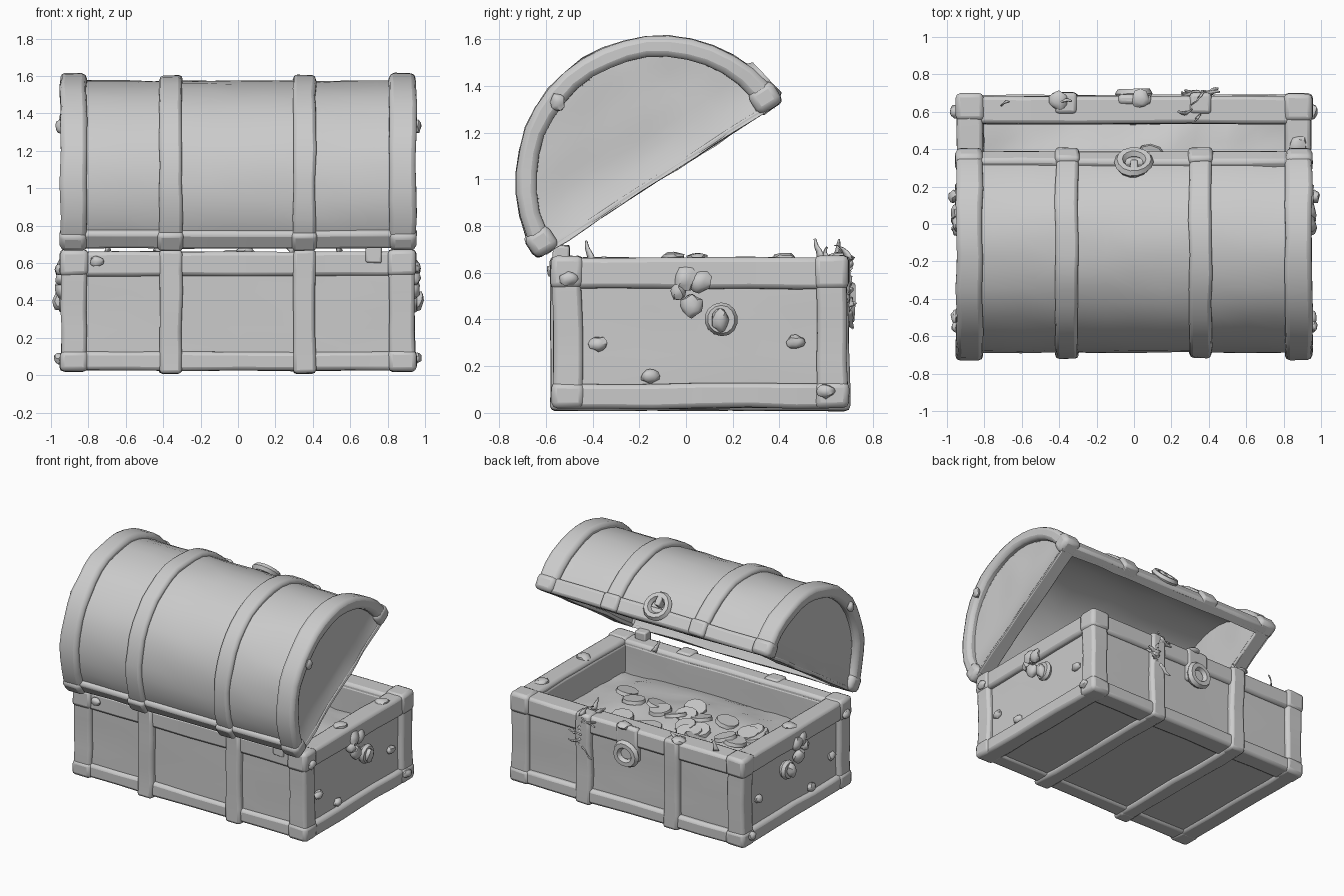
import bpy, bmesh, math, random
from mathutils import Matrix, Vector, noise

random.seed(7)
if "Cube" in bpy.data.objects:
    bpy.data.objects.remove(bpy.data.objects["Cube"])

grey = bpy.data.materials.new("plain grey")
grey.use_nodes = True
COL = (0.6, 0.6, 0.6, 1)
grey.diffuse_color = COL
grey.node_tree.nodes["Principled BSDF"].inputs["Base Color"].default_value = COL

LID = Matrix.Translation((0, -0.11, 0.995)) @ Matrix.Rotation(math.radians(32.7), 4, 'X')
Y0, Y1, TOP = -0.57, 0.69, 0.665
YC = (Y0 + Y1) / 2


def finish(name, bm, mat=Matrix(), wobble=0.009, bevel=0.0):
    """Place the mesh, give it a hand-worn wobble, soften edges and shade it."""
    bm.transform(mat)
    for v in bm.verts:
        v.co += noise.noise_vector(v.co * 5) * wobble
    bmesh.ops.recalc_face_normals(bm, faces=bm.faces)
    me = bpy.data.meshes.new(name)
    bm.to_mesh(me)
    bm.free()
    me.materials.append(grey)
    ob = bpy.data.objects.new(name, me)
    bpy.context.collection.objects.link(ob)
    if bevel:
        mod = ob.modifiers.new("soft edges", 'BEVEL')
        mod.width, mod.segments, mod.limit_method = bevel, 2, 'ANGLE'
        mod.angle_limit = math.radians(50)
    bpy.ops.object.select_all(action='DESELECT')
    ob.select_set(True)
    bpy.context.view_layer.objects.active = ob
    bpy.ops.object.shade_smooth_by_angle(angle=math.radians(40))
    return ob


def box(name, lo, hi, mat=Matrix(), bevel=0.02):
    lo, hi = Vector(lo), Vector(hi)
    bm = bmesh.new()
    bmesh.ops.create_cube(bm, size=1)
    bm.transform(Matrix.Translation((lo + hi) / 2) @ Matrix.Diagonal((*(hi - lo), 1)))
    long_edges = [e for e in bm.edges if e.calc_length() > 0.3]
    bmesh.ops.subdivide_edges(bm, edges=long_edges, cuts=5, use_grid_fill=True)
    return finish(name, bm, mat, bevel=bevel)


def arch(name, outer, inner, x0, x1, bevel=0.0, cuts=1, steps=20):
    """Half-round shell of the lid, from its cross-section swept round x."""
    bm = bmesh.new()
    rings = []
    for i in range(steps + 1):
        a = math.pi * i / steps
        ring = []
        for r, xs in ((outer, range(cuts + 1)), (inner, range(cuts, -1, -1))):
            for k in xs:
                x = x0 + (x1 - x0) * k / cuts
                ring.append(bm.verts.new((x, r * math.cos(a), r * math.sin(a))))
        rings.append(ring)
    n = len(rings[0])
    for a, b in zip(rings, rings[1:]):
        for k in range(n):
            bm.faces.new((a[k], a[(k + 1) % n], b[(k + 1) % n], b[k]))
    bm.faces.new(rings[0])
    bm.faces.new(rings[-1])
    return finish(name, bm, LID, 0.011, bevel)


def end_panel(name, r, x_in, x_out, rise):
    """Half-round lid end whose outer face curves out to meet the opening edge."""
    for part, x, lift in (("_inside", x_in, 0), ("_outside", x_out, rise)):
        bm = bmesh.new()
        bmesh.ops.create_grid(bm, x_segments=12, y_segments=12, size=1)
        for v in bm.verts:
            c, k = v.co.x, (v.co.y + 1) / 2 * 0.995
            v.co = (x + lift * max(0, 1 - 3 * k) ** 2, c * r * math.sqrt(1 - k * k), k * r)
        finish(name + part, bm, LID)


def blob(name, pos, size):
    """Lumpy shell or stud."""
    bm = bmesh.new()
    bmesh.ops.create_icosphere(bm, subdivisions=2, radius=1)
    for v in bm.verts:
        v.co *= random.uniform(0.85, 1.15)
    return finish(name, bm, Matrix.Translation(pos) @ Matrix.Diagonal((*size, 1)))


def ring(name, mat, major, minor):
    bm = bmesh.new()
    grid = [[bm.verts.new(((major + minor * math.cos(b)) * math.cos(a),
                           (major + minor * math.cos(b)) * math.sin(a), minor * math.sin(b)))
             for b in [math.tau * j / 6 for j in range(6)]]
            for a in [math.tau * i / 14 for i in range(14)]]
    for i in range(14):
        for j in range(6):
            n, m = (i + 1) % 14, (j + 1) % 6
            bm.faces.new((grid[i][j], grid[n][j], grid[n][m], grid[i][m]))
    return finish(name, bm, mat)


def frond(name, start, direction, length, width=0.025):
    """Curling strip of weed."""
    bm = bmesh.new()
    p, d = Vector(start), Vector(direction).normalized()
    side = d.orthogonal().normalized()
    prev = None
    for i in range(6):
        w = side * width * (1 - i / 6)
        pair = (bm.verts.new(p - w), bm.verts.new(p + w))
        if prev:
            bm.faces.new((prev[0], prev[1], pair[1], pair[0]))
        prev = pair
        d = (d + Vector([random.uniform(-0.4, 0.4) for _ in range(3)])).normalized()
        p = p + d * length / 5
    ob = finish(name, bm)
    ob.modifiers.new("thickness", 'SOLIDIFY').thickness = 0.008


# Base: floor, walls and the frame of rails and posts
box("floor", (-0.9, Y0 + 0.03, 0.04), (0.9, Y1 - 0.03, 0.1))
box("front_wall", (-0.9, Y0 + 0.035, 0.05), (0.9, Y0 + 0.13, 0.64))
box("back_wall", (-0.9, Y1 - 0.155, 0.05), (0.9, Y1 - 0.035, 0.64))
for s, side in ((-1, "right"), (1, "left")):
    xs = sorted((s * 0.805, s * 0.908))
    box(side + "_wall", (xs[0], Y0 + 0.03, 0.05), (xs[1], Y1 - 0.03, 0.64))
    xs = sorted((s * 0.81, s * 0.945))
    for zs, part in (((0.02, 0.125), "bottom_rail"), ((0.53, TOP), "top_rail")):
        box(side + "_" + part, (xs[0], Y0 + 0.01, zs[0]), (xs[1], Y1 - 0.01, zs[1]))
    for ya, yb, part in ((Y0, Y0 + 0.125, "front_post"), (Y1 - 0.13, Y1, "back_post")):
        box(side + "_" + part, (xs[0], ya, 0.03), (xs[1], yb, 0.655))
        for za, zb, cap in ((0.02, 0.13, "foot"), (0.53, TOP + 0.008, "cap")):
            grow = 0.008
            box(side + "_" + part + "_" + cap, (xs[0] - grow, ya - grow, za), (xs[1] + grow, yb + grow, zb), bevel=0.025)
for ya, yb, part in ((Y0, Y0 + 0.135, "front"), (Y1 - 0.16, Y1, "back")):
    box(part + "_bottom_rail", (-0.9, ya + 0.008, 0.025), (0.9, yb, 0.125))
    box(part + "_top_rail", (-0.9, ya + 0.008, 0.53), (0.9, yb - 0.008, TOP - 0.005))

# Straps round the base and lid
for x, side in ((-0.36, "right"), (0.355, "left")):
    xa, xb = x - 0.06, x + 0.06
    box(side + "_front_strap", (xa, Y0 - 0.01, 0.01), (xb, Y0 + 0.1, 0.67))
    box(side + "_back_strap", (xa, Y1 - 0.1, 0.01), (xb, Y1 + 0.01, 0.67))
    box(side + "_bottom_strap", (xa, Y0, 0.01), (xb, Y1, 0.07))
    arch(side + "_lid_strap", 0.612, 0.53, xa, xb, 0.02)

# Lid: barrel, end bands, dished end panels and edge rails
arch("lid_barrel", 0.58, 0.525, -0.9, 0.9, cuts=12)
for s, side in ((-1, "right"), (1, "left")):
    arch(side + "_lid_band", 0.62, 0.53, *sorted((s * 0.81, s * 0.95)), 0.025)
    end_panel(side + "_lid_panel", 0.56, s * 0.83, s * 0.9, s * 0.035)
    xs = sorted((s * 0.825, s * 0.932))
    box(side + "_lid_end_rail", (xs[0], -0.54, 0), (xs[1], 0.54, 0.025), LID, 0.008)
    for t, edge in ((-1, "hinge"), (1, "opening")):
        xs, ys = sorted((s * 0.81, s * 0.955)), sorted((t * 0.51, t * 0.628))
        box(f"{side}_{edge}_lid_corner", (xs[0], ys[0], 0), (xs[1], ys[1], 0.11), LID, 0.03)
for t, edge in ((-1, "hinge"), (1, "opening")):
    ys = sorted((t * 0.525, t * 0.602))
    box(edge + "_lid_rail", (-0.9, ys[0], 0), (0.9, ys[1], 0.105), LID)
    for x in (-0.36, 0.355):
        ys = sorted((t * 0.53, t * 0.625))
        box(edge + "_strap_end", (x - 0.066, ys[0], 0), (x + 0.066, ys[1], 0.11), LID)
box("hinge_tab", (0.68, -0.57, 0.6), (0.77, -0.5, 0.72), bevel=0.01)

# Lock rings on the lid and the base
LOCK = LID @ Matrix.Rotation(math.radians(11), 4, 'X')
FACING = Matrix.Rotation(math.pi / 2, 4, 'X')
ring("lid_lock_ring", LOCK @ Matrix.Translation((0, 0.61, 0)) @ FACING, 0.075, 0.028)
box("lid_lock_bar", (-0.02, 0.57, 0), (0.02, 0.635, 0.08), LOCK, 0.008)
box("lock_plate", (-0.09, 0.64, 0.42), (0.09, 0.695, 0.67))
ring("base_lock_ring", Matrix.Translation((0, 0.695, 0.47)) @ FACING, 0.07, 0.03)

# Gold heap with a drift of loose coins
heap = bmesh.new()
bmesh.ops.create_grid(heap, x_segments=20, y_segments=14, size=1)
height = lambda x, y: 0.43 + 0.09 * (1 - x * x) * (1 - y * y)
for v in heap.verts:
    x, y = v.co.x, v.co.y
    v.co = (x * 0.84, YC + y * 0.53, height(x, y))
finish("gold_heap", heap, wobble=0.03)
for i in range(26):
    x, y = random.uniform(-0.9, 0.65), random.uniform(-0.25, 0.55)
    coin = bmesh.new()
    bmesh.ops.create_cone(coin, cap_ends=True, segments=10, radius1=0.08, radius2=0.075, depth=0.025)
    tilt = Matrix.Rotation(random.uniform(-0.3, 0.3), 4, 'X') @ Matrix.Rotation(random.uniform(-0.3, 0.3), 4, 'Y')
    finish("coin", coin, Matrix.Translation((x * 0.84, YC + y * 0.53, height(x, y) + 0.02)) @ tilt)

# Shell clusters, rings and studs on both ends
for s in (-1, 1):
    for y, z, r in ((0, 0.57, 0.05), (0.06, 0.56, 0.05), (0.03, 0.46, 0.05), (-0.03, 0.52, 0.035)):
        blob("shell", (s * 0.94, y, z), (0.035, r, r))
    turn = Matrix.Rotation(math.pi / 2, 4, 'Y')
    ring("shell_ring", Matrix.Translation((s * 0.935, 0.155, 0.4)) @ turn, 0.045, 0.025)
    blob("shell", (s * 0.96, 0.15, 0.4), (0.033, 0.035, 0.05))
    for y, z in ((-0.38, 0.29), (0.47, 0.3), (-0.15, 0.16), (-0.5, 0.57), (0.6, 0.09)):
        blob("stud", (s * (0.955 if abs(y) > 0.48 else 0.918), y, z), (0.025, 0.04, 0.03))
    blob("lid_shell", (s * 0.955, -0.55, 1.33), (0.02, 0.03, 0.04))
blob("front_shell", (-0.76, -0.575, 0.61), (0.035, 0.02, 0.03))

# Weed on the back strap and along the rim
for i in range(9):
    frond("weed", (0.355, 0.695, 0.66 - 0.03 * i), (random.uniform(-1, 1), 0, random.uniform(-1, 0.2)), 0.11)
for x, y in ((0.34, 0.58), (0.3, 0.6), (-0.4, 0.67), (0.55, -0.41), (-0.7, 0.65)):
    frond("rim_weed", (x, y, 0.66), (random.uniform(-0.6, 0.6), 0, 0.5), 0.09, 0.02)
for x, y in ((0.87, -0.05), (0.88, 0.42), (-0.87, 0.05), (-0.4, 0.66), (0.03, 0.67)):
    blob("rim_shell", (x, y, 0.665), (0.05, 0.05, 0.022))
